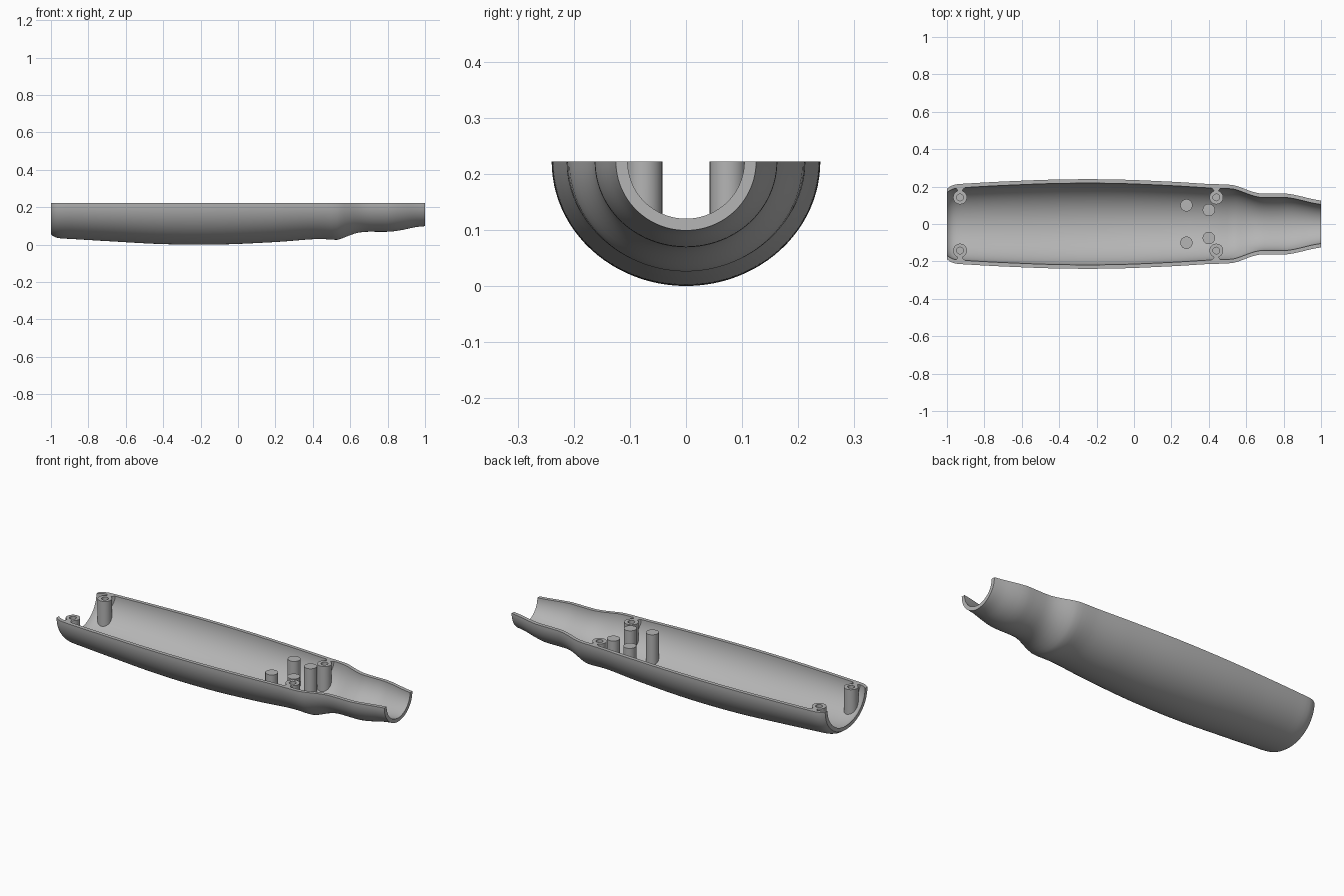
import bpy, bmesh, math

cube = bpy.data.objects.get("Cube")
if cube:
    bpy.data.objects.remove(cube)

RIM = 0.222      # height of the flat parting plane
WALL = 0.021     # shell thickness

grey = bpy.data.materials.new("plastic grey")
grey.use_nodes = True
colour = (0.46, 0.46, 0.46, 1)
grey.diffuse_color = colour
grey.node_tree.nodes["Principled BSDF"].inputs["Base Color"].default_value = colour

# Stations along the body: x, half width, depth below the rim
STATIONS = [(-1, .188, .167), (-.98, .203, .181), (-.95, .212, .188), (-.9, .216, .191),
            (-.7, .227, .203), (-.4, .238, .219), (-.1, .238, .221), (.2, .226, .208),
            (.4, .214, .193), (.47, .212, .193), (.53, .208, .196), (.57, .196, .183),
            (.62, .177, .164), (.67, .164, .154), (.75, .162, .153), (.82, .162, .152),
            (.88, .151, .143), (.95, .134, .128), (1, .125, .123)]


def radii(x):
    """Smoothly interpolated half width and depth at x."""
    n = len(STATIONS)
    i = max(k for k in range(n - 1) if STATIONS[k][0] <= x + 1e-9)
    a, b = STATIONS[i], STATIONS[i + 1]
    h = b[0] - a[0]
    t = (x - a[0]) / h

    def slope(k, c):
        p, q = STATIONS[max(k - 1, 0)], STATIONS[min(k + 1, n - 1)]
        return (q[c] - p[c]) / (q[0] - p[0])

    def hermite(c):
        return ((1 + 2 * t) * (1 - t) ** 2 * a[c] + t * (1 - t) ** 2 * h * slope(i, c)
                + t * t * (3 - 2 * t) * b[c] + t * t * (t - 1) * h * slope(i + 1, c))
    return hermite(1), hermite(2)


def floor_z(x, y):
    """Height of the middle of the shell wall under a point."""
    w, d = (r - WALL / 2 for r in radii(x))
    return RIM - d * math.sqrt(max(0, 1 - (y / w) ** 2))


def finish(name, bm, angle=35):
    bmesh.ops.recalc_face_normals(bm, faces=bm.faces)
    mesh = bpy.data.meshes.new(name)
    bm.to_mesh(mesh)
    bm.free()
    mesh.materials.append(grey)
    obj = bpy.data.objects.new(name, mesh)
    bpy.context.collection.objects.link(obj)
    bpy.ops.object.select_all(action='DESELECT')
    obj.select_set(True)
    bpy.context.view_layer.objects.active = obj
    bpy.ops.object.shade_smooth_by_angle(angle=math.radians(angle))
    return obj


def bridge(bm, a, b, closed=True):
    for i in range(len(a) if closed else len(a) - 1):
        j = (i + 1) % len(a)
        bm.faces.new((a[i], a[j], b[j], b[i]))


def circle(x, y, r, n=24):
    return [(x + r * math.cos(math.tau * i / n), y + r * math.sin(math.tau * i / n))
            for i in range(n)]


def ring(bm, outline, z=None):
    return [bm.verts.new((x, y, floor_z(x, y) if z is None else z)) for x, y in outline]


# Half shell: closed U-shaped sections joined along the length
def half_shell():
    bm = bmesh.new()
    xs = []
    for a, b in zip(STATIONS, STATIONS[1:]):
        steps = max(2, round((b[0] - a[0]) / .025))
        xs += [a[0] + (b[0] - a[0]) * k / steps for k in range(steps)]
    xs.append(1)
    arc = [math.pi * k / 48 for k in range(49)]
    sections = []
    for x in xs:
        w, d = radii(x)
        outer = [(w * math.cos(t), d * math.sin(t)) for t in arc]
        inner = [((w - WALL) * math.cos(t), (d - WALL) * math.sin(t)) for t in reversed(arc)]
        sections.append([bm.verts.new((x, y, RIM - z)) for y, z in outer + inner])
    for a, b in zip(sections, sections[1:]):
        bridge(bm, a, b)
    for s in (sections[0], sections[-1]):
        for i in range(48):
            bm.faces.new((s[i], s[i + 1], s[96 - i], s[97 - i]))
    return finish("half_shell", bm)


# Plain round posts standing on the inside of the shell
def post(name, x, y):
    bm = bmesh.new()
    outline = circle(x, y, .033)
    top = ring(bm, outline, RIM)
    bridge(bm, top, ring(bm, outline))
    bm.faces.new(top)
    return finish(name, bm)


# Screw boss with a blind hole
def screw_boss(name, x, y):
    bm = bmesh.new()
    outline, bore = circle(x, y, .037), circle(x, y, .018)
    top, lip = ring(bm, outline, RIM), ring(bm, bore, RIM)
    bottom = ring(bm, bore, RIM - .09)
    bridge(bm, top, ring(bm, outline))
    bridge(bm, top, lip)
    bridge(bm, lip, bottom)
    bm.faces.new(bottom)
    return finish(name, bm)


# Rib joining a boss to the wall, flared where it meets the wall
def boss_rib(name, x, y):
    side = math.copysign(1, y)
    wall = radii(x)[0] - WALL
    path = [(.013, abs(y) + .03), (.013, wall - .014), (.018, wall - .006), (.03, wall + .004)]
    outline = [(x - w, side * v) for w, v in path] + [(x + w, side * v) for w, v in reversed(path)]
    bm = bmesh.new()
    top = ring(bm, outline, RIM)
    bridge(bm, top, ring(bm, outline))
    bm.faces.new(top)
    return finish(name, bm)


half_shell()
for side, s in (("left", 1), ("right", -1)):
    # sides along y: back is +y, front is -y
    row = "back" if s > 0 else "front"
    post(f"inner_post_{row}", .28, s * .1)
    post(f"outer_post_{row}", .40, s * .075)
    for end, x in (("wide_end", -.93), ("neck_end", .44)):
        screw_boss(f"screw_boss_{end}_{row}", x, s * .142)
        boss_rib(f"boss_rib_{end}_{row}", x, s * .142)
